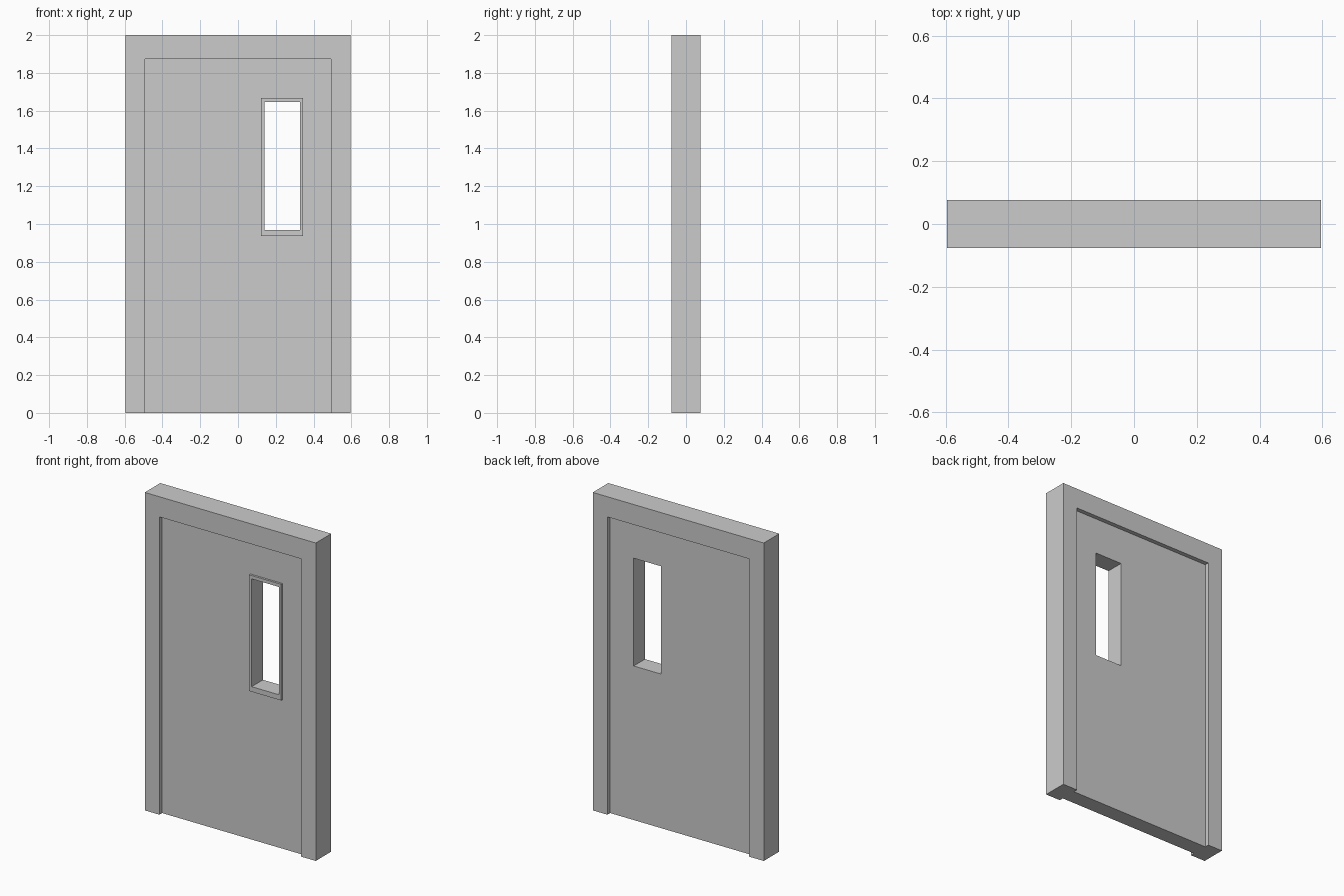
import bpy, bmesh

if "Cube" in bpy.data.objects:
    bpy.data.objects.remove(bpy.data.objects["Cube"])


def finish(name, bm):
    bmesh.ops.recalc_face_normals(bm, faces=bm.faces)
    mesh = bpy.data.meshes.new(name)
    bm.to_mesh(mesh)
    bm.free()
    obj = bpy.data.objects.new(name, mesh)
    bpy.context.collection.objects.link(obj)
    return obj


def extrude_to(bm, faces, depth):
    """Give flat faces thickness along +y."""
    geom = bmesh.ops.extrude_face_region(bm, geom=faces, use_keep_orig=True)["geom"]
    verts = [v for v in geom if isinstance(v, bmesh.types.BMVert)]
    bmesh.ops.translate(bm, verts=verts, vec=(0, depth, 0))


def profile(name, points, y0, y1):
    bm = bmesh.new()
    face = bm.faces.new([bm.verts.new((x, y0, z)) for x, z in points])
    extrude_to(bm, [face], y1 - y0)
    return finish(name, bm)


def panel_with_hole(name, outer, hole, y0, y1):
    """Rectangles are (x0, x1, z0, z1)."""
    bm = bmesh.new()
    rings = []
    for xa, xb, za, zb in (outer, hole):
        corners = ((xa, za), (xb, za), (xb, zb), (xa, zb))
        rings.append([bm.verts.new((x, y0, z)) for x, z in corners])
    o, h = rings
    faces = [bm.faces.new((o[i], o[(i + 1) % 4], h[(i + 1) % 4], h[i]))
             for i in range(4)]
    extrude_to(bm, faces, y1 - y0)
    return finish(name, bm)


W, D, H = 0.595, 0.077, 2.0          # frame half width, half depth, height
DW, DD, DH = 0.493, 0.05, 1.873      # door half width, half depth, height
WINDOW = (0.139, 0.329, 0.969, 1.647)
TRIM = (0.122, 0.344, 0.937, 1.668)

# Surround: two jambs and a head in one profile
profile("door_frame", [(-W, 0), (-DW, 0), (-DW, DH), (DW, DH),
                       (DW, 0), (W, 0), (W, H), (-W, H)], -D, D)

# Door leaf with open window slot
panel_with_hole("door_leaf", (-DW, DW, 0, DH), WINDOW, -DD, DD)

# Raised trim around the window, front only
panel_with_hole("window_trim", TRIM, WINDOW, -DD - 0.013, -DD)
